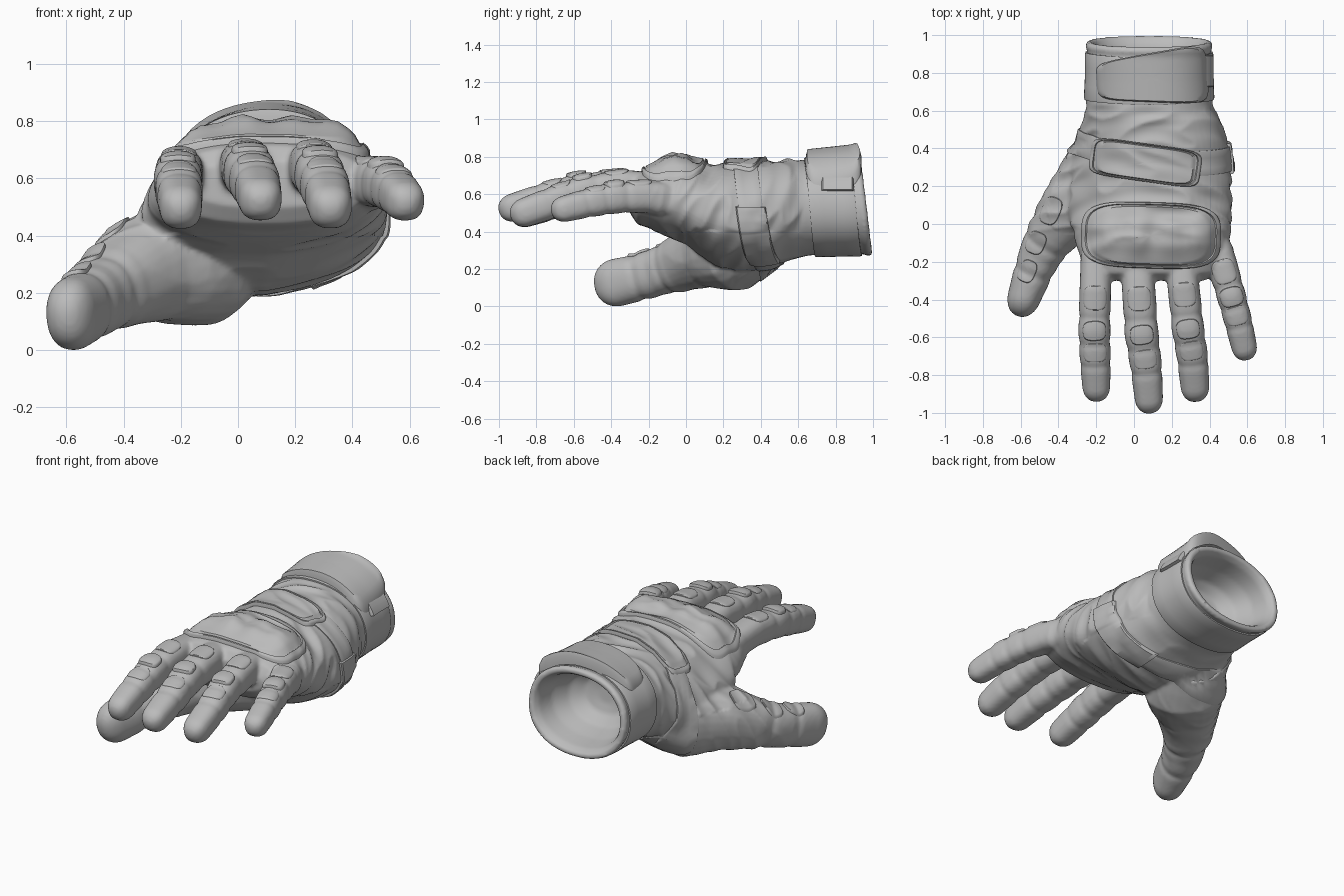
import bpy, bmesh, math
from mathutils import Vector, noise
from mathutils.bvhtree import BVHTree

if "Cube" in bpy.data.objects:
    bpy.data.objects.remove(bpy.data.objects["Cube"])

grey = bpy.data.materials.new("glove_grey")
grey.diffuse_color = (0.5, 0.5, 0.5, 1)
grey.use_nodes = True
grey.node_tree.nodes["Principled BSDF"].inputs["Base Color"].default_value = grey.diffuse_color


def finish(name, bm, angle=40):
    bmesh.ops.recalc_face_normals(bm, faces=bm.faces)
    me = bpy.data.meshes.new(name)
    bm.to_mesh(me)
    bm.free()
    ob = bpy.data.objects.new(name, me)
    bpy.context.collection.objects.link(ob)
    me.materials.append(grey)
    bpy.ops.object.select_all(action='DESELECT')
    ob.select_set(True)
    bpy.context.view_layer.objects.active = ob
    bpy.ops.object.shade_smooth_by_angle(angle=math.radians(angle))
    return ob


def oval(a, e):
    c, s = math.cos(a), math.sin(a)
    k = (abs(c) ** e + abs(s) ** e) ** (-1 / e)
    return c * k, s * k


def loft(bm, rings):
    rows = [[bm.verts.new(p) for p in r] for r in rings]
    n = len(rows[0])
    for r, q in zip(rows, rows[1:]):
        for i in range(n):
            bm.faces.new((r[i], r[(i + 1) % n], q[(i + 1) % n], q[i]))
    bm.faces.new(rows[0])
    bm.faces.new(rows[-1])


def sample(path, t):
    f = t * (len(path) - 1)
    i = min(int(f), len(path) - 2)
    return [a + (b - a) * (f - i) for a, b in zip(path[i], path[i + 1])]


def digit(bm, path, seams, e=2.6):
    """Tube along (x, y, z, half width, half height) points with a round tip."""
    rings, steps, n = [], 36, 28
    for k in range(steps + 9):
        t = min(k / steps, 1)
        x, y, z, rx, rz = sample(path, t)
        a, b = sample(path, max(t - .08, 0)), sample(path, min(t + .08, 1))
        tan = (Vector(b[:3]) - Vector(a[:3])).normalized()
        side = tan.cross(Vector((0, 0, 1))).normalized()
        up = side.cross(tan)
        c = Vector((x, y, z))
        m = 1 - sum(.08 * math.exp(-((t - s) / .025) ** 2) for s in seams)
        if k > steps:
            q = (k - steps) / 8 * math.pi / 2 * .98
            c += tan * math.sin(q) * (rx + rz) * .57
            m = math.cos(q) ** .9
        rings.append([c + side * rx * m * u + up * rz * m * v for u, v in
                      (oval(2 * math.pi * i / n, e) for i in range(n))])
    loft(bm, rings)


# Hand body from the hollow cuff to the knuckles:
# y, centre x, centre z, half width, half height, lean of the thumb side
sections = [
    (.66, .08, .53, .06, .05, 0), (.675, .08, .53, .14, .11, 0), (.73, .08, .53, .21, .16, 0),
    (.83, .08, .53, .26, .19, 0), (.93, .08, .53, .28, .208, 0), (.965, .08, .53, .3, .228, 0),
    (.968, .08, .53, .325, .25, 0), (.945, .08, .53, .338, .262, 0),
    (.92, .08, .53, .328, .25, 0), (.78, .08, .53, .328, .252, 0),
    (.65, .08, .53, .335, .255, 0), (.61, .085, .525, .335, .255, 0),
    (.55, .095, .515, .358, .27, .1), (.45, .1, .49, .385, .285, .22),
    (.3, .09, .475, .42, .285, .32), (.15, .09, .49, .425, .272, .35),
    (0, .1, .55, .41, .215, .25), (-.12, .1, .57, .395, .19, .1),
    (-.2, .1, .578, .38, .158, .04), (-.26, .1, .577, .35, .138, 0), (-.3, .1, .58, .27, .08, 0)]
bm = bmesh.new()
rings = []
for y, cx, cz, rx, rz, lean in sections:
    e = 2.2 if y > .5 else 2.4
    shear = .12 if y > .6 else 0
    ring = []
    for u, v in (oval(2 * math.pi * i / 64, e) for i in range(64)):
        x = cx + rx * u * (1 - lean * v if u < 0 else 1)
        z = cz + rz * v * (1 - lean * .7 * u if u > 0 > v else 1)
        ring.append((x, y - shear * rz * v, z))
    rings.append(ring)
loft(bm, rings)

# Fingers and thumb
fingers = {
    "index": [(-.2, -.12, .6, .08, .085), (-.205, -.35, .618, .083, .088),
              (-.21, -.56, .592, .085, .088), (-.205, -.72, .547, .082, .085),
              (-.2, -.855, .503, .074, .078)],
    "middle": [(.01, -.12, .62, .085, .09), (.025, -.35, .643, .088, .09),
               (.04, -.58, .62, .09, .09), (.065, -.76, .575, .084, .085),
               (.078, -.918, .53, .075, .076)],
    "ring": [(.24, -.12, .62, .082, .09), (.262, -.33, .64, .084, .09),
             (.285, -.55, .61, .086, .088), (.31, -.71, .557, .083, .085),
             (.322, -.855, .505, .076, .078)],
    "little": [(.41, -.05, .56, .08, .09), (.468, -.22, .587, .08, .085),
               (.515, -.38, .58, .077, .083), (.553, -.52, .555, .074, .078),
               (.582, -.645, .523, .068, .07)]}
for path in fingers.values():
    digit(bm, path, (.42, .6, .78))
digit(bm, [(-.06, .4, .37, .2, .19), (-.16, .25, .31, .235, .225), (-.31, .1, .285, .18, .185),
           (-.425, -.04, .225, .14, .148), (-.495, -.16, .18, .113, .128),
           (-.54, -.27, .15, .102, .125), (-.575, -.37, .128, .09, .128)], (.58, .8), 2.3)
shell = finish("glove_shell", bm)

# Fuse the shell into one skin
m = shell.modifiers.new("fuse", 'REMESH')
m.mode, m.voxel_size = 'VOXEL', .011
m = shell.modifiers.new("soften", 'SMOOTH')
m.factor, m.iterations = .5, 4
dg = bpy.context.evaluated_depsgraph_get()
skin = bpy.data.meshes.new_from_object(shell.evaluated_get(dg))
shell.modifiers.clear()
shell.data = skin
skin.materials.clear()
skin.materials.append(grey)

# Cloth folds over the hand and wrist
normals = [v.normal.copy() for v in skin.vertices]
for v, nor in zip(skin.vertices, normals):
    x, y, z = v.co
    fade = max(0, min(1, (y + .2) / .15, (.63 - y) / .05)) * (1 if z > .4 else .5)
    f = noise.noise(Vector((x * 4 + 2 * y, y * 10 - 4 * z, z * 4)))
    v.co += nor * fade * (.03 * (.3 - abs(f)) + .008 * f)
skin.polygons.foreach_set("use_smooth", [True] * len(skin.polygons))
skin.update()
tree = BVHTree.FromPolygons([v.co.copy() for v in skin.vertices],
                            [tuple(p.vertices) for p in skin.polygons])

INNER = tuple((k / 10, 0, 1) for k in range(8, 0, -1))
PLAIN = ((1, -.02, 0), (1, 0, .6), (.95, 0, 1), (.88, 0, 1)) + INNER
RIMMED = ((1, -.02, 0), (1, 0, .7), (.98, 0, 1), (.94, 0, 1), (.92, 0, .35), (.9, 0, .35),
          (.86, 0, 1)) + INNER


def pad(name, x, y, hw, hh, thick, angle=0, e=4, profile=PLAIN, bump=lambda u, v: 0, z=.6,
        taper=0):
    """Plate draped over the top of the shell."""
    bm = bmesh.new()
    n, rows = 72, []
    ca, sa = math.cos(angle), math.sin(angle)

    def point(u, v, drop, k):
        w = v * hh * (1 + taper * u)
        p = Vector((x + u * hw * ca - w * sa, y + u * hw * sa + w * ca, 2))
        hit = tree.ray_cast(p, Vector((0, 0, -1)))[0]
        if hit is None:
            hit = tree.find_nearest(Vector((p.x, p.y, z)))[0]
        return bm.verts.new((hit.x, hit.y, hit.z + drop + thick * k + bump(u, v)))
    for r, drop, k in profile:
        rows.append([point(r * u, r * v, drop, k) for u, v in
                     (oval(2 * math.pi * i / n, e) for i in range(n))])
    for a, b in zip(rows, rows[1:]):
        for i in range(n):
            bm.faces.new((a[i], a[(i + 1) % n], b[(i + 1) % n], b[i]))
    mid = point(0, 0, 0, 1)
    for i in range(n):
        bm.faces.new((rows[-1][i], rows[-1][(i + 1) % n], mid))
    return finish(name, bm)


def band(name, y_of, half, thick, a0=0, a1=360, cx=.09, cz=.5):
    """Strap wrapped around the shell between two angles."""
    bm = bmesh.new()
    rows, n, full = [], 72, a1 - a0 >= 360
    prof = ((-1, -.01), (-1, thick * .7), (-.92, thick), (-.4, thick), (0, thick),
            (.4, thick), (.92, thick), (1, thick * .7), (1, -.01))
    for i in range(n if full else n + 1):
        a = math.radians(a0 + (a1 - a0) * i / n)
        d = Vector((math.cos(a), 0, math.sin(a)))
        end = not full and i in (0, n)
        row = []
        for s, h in prof:
            c = Vector((cx, y_of(a) + s * half, cz))
            hit = tree.ray_cast(c + d * 1.5, -d)[0] or c + d * .3
            row.append(bm.verts.new(hit + d * (-.01 if end else h)))
        rows.append(row)
    for i in range(n):
        a, b = rows[i], rows[(i + 1) % len(rows)]
        for j in range(len(prof) - 1):
            bm.faces.new((a[j], a[j + 1], b[j + 1], b[j]))
    return finish(name, bm)


# Hard knuckle guard with four raised domes
def domes(u, v):
    return sum(.04 * math.exp(-((u - c) / .2) ** 2 - (v / .55) ** 2) for c in (-.66, -.2, .26, .68))


pad("knuckle_guard", .09, -.06, .37, .175, .02, -.03, 3.6, RIMMED, domes)

# Back-of-hand strap, wrist strap and cuff closure
strap_y = lambda a: .39 - .06 * math.sin(a) - .04 * math.cos(a)
pad("hand_strap_tab", .06, .325, .295, .1, .024, -.14, 6, RIMMED)
band("hand_strap", strap_y, .065, .01)
band("hand_strap_buckle", strap_y, .08, .02, -60, 5)
band("cuff_band", lambda a: .785 - .03 * math.sin(a), .125, .012, cx=.08, cz=.53)
band("cuff_strap_loop", lambda a: .81, .085, .03, 15, 45, cx=.08, cz=.53)
pad("cuff_flap", .095, .775, .295, .13, .058, .07, 6, PLAIN,
    lambda u, v: .015 * (1 - u * u) + .016 * v + .014 * u, taper=.25)

# Armour pads along each finger
for name, path in fingers.items():
    for k, (t, length, thick) in enumerate(((.3, .065, .008), (.51, .052, .016), (.69, .05, .006))):
        p, q = sample(path, t), sample(path, t + .05)
        turn = math.atan2(q[0] - p[0], p[1] - q[1])
        pad(f"{name}_finger_pad_{k + 1}", p[0], p[1], .062, length, thick, turn, 3)

# Thumb pads
for k, (x, y, w, h, z) in enumerate(((-.44, .07, .05, .075, .38), (-.52, -.1, .05, .06, .28),
                                     (-.565, -.25, .045, .06, .25))):
    pad(f"thumb_pad_{k + 1}", x, y, w, h, .014, -.4, 3, z=z)
